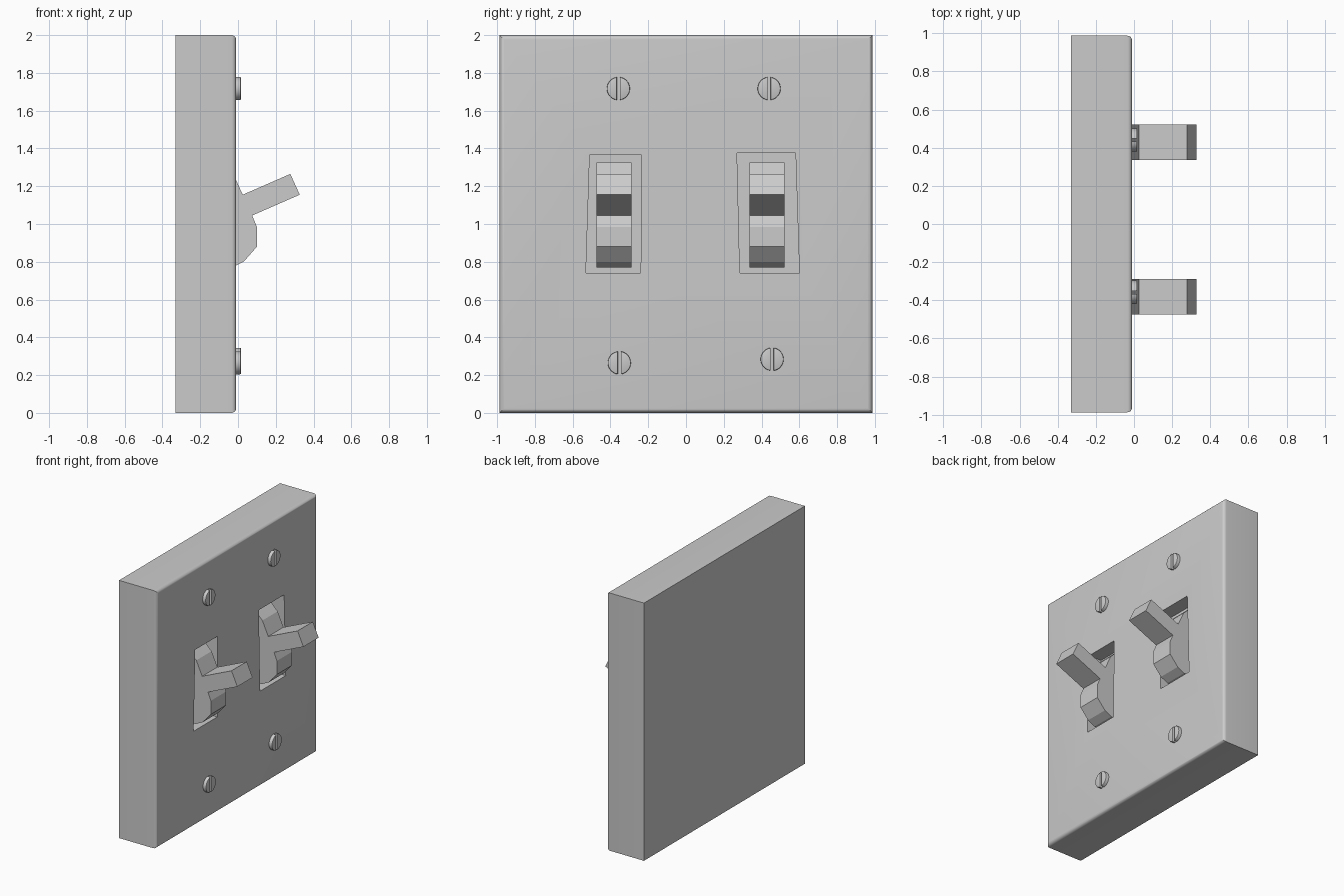
import bpy, bmesh, math
from mathutils import Vector

if "Cube" in bpy.data.objects:
    bpy.data.objects.remove(bpy.data.objects["Cube"])

FACE_X = -0.01      # front surface of the plate
BACK_X = -0.33


def prism(name, points, direction):
    """Extrude a closed planar outline along a direction."""
    bm = bmesh.new()
    face = bm.faces.new([bm.verts.new(p) for p in points])
    res = bmesh.ops.extrude_face_region(bm, geom=[face])
    verts = [e for e in res["geom"] if isinstance(e, bmesh.types.BMVert)]
    bmesh.ops.translate(bm, verts=verts, vec=Vector(direction))
    bmesh.ops.recalc_face_normals(bm, faces=bm.faces[:])
    mesh = bpy.data.meshes.new(name)
    bm.to_mesh(mesh)
    bm.free()
    obj = bpy.data.objects.new(name, mesh)
    bpy.context.collection.objects.link(obj)
    return obj


def bevel_front(obj, x, width, segments):
    """Round the edges that border the face lying at the given x."""
    bm = bmesh.new()
    bm.from_mesh(obj.data)
    edges = [e for e in bm.edges if all(abs(v.co.x - x) < 1e-4 for v in e.verts)]
    bmesh.ops.bevel(bm, geom=edges, offset=width, segments=segments,
                    profile=0.5, affect='EDGES')
    bm.to_mesh(obj.data)
    bm.free()


def activate(obj):
    bpy.ops.object.select_all(action='DESELECT')
    obj.select_set(True)
    bpy.context.view_layer.objects.active = obj


# Wall plate with a rounded front rim
plate = prism("wall_plate",
              [(BACK_X, y, z) for y, z in
               ((-0.987, 0), (0.987, 0), (0.987, 2), (-0.987, 2))],
              (FACE_X - BACK_X, 0, 0))
bevel_front(plate, FACE_X, 0.025, 5)

# Slightly skewed recesses around the toggles
recesses = [
    ((-0.53, 0.74), (-0.24, 0.74), (-0.235, 1.365), (-0.51, 1.365)),
    ((0.285, 0.74), (0.60, 0.74), (0.58, 1.375), (0.27, 1.375)),
]
for outline in recesses:
    cutter = prism("recess_cutter", [(-0.12, y, z) for y, z in outline], (0.2, 0, 0))
    cutter.hide_render = True
    mod = plate.modifiers.new("recess", 'BOOLEAN')
    mod.object = cutter
    mod.operation = 'DIFFERENCE'
    mod.solver = 'EXACT'
    activate(plate)
    bpy.ops.object.modifier_apply(modifier=mod.name)
    bpy.data.objects.remove(cutter)
activate(plate)
bpy.ops.object.shade_smooth_by_angle(angle=math.radians(35))

# Toggles: faceted rocker body with a lever, as one side profile (x, z)
toggle_profile = [
    (-0.13, 0.77), (-0.03, 0.77), (0.03, 0.80), (0.10, 0.88), (0.10, 0.985),
    (0.075, 1.045), (0.327, 1.155), (0.277, 1.265), (0.025, 1.155),
    (-0.025, 1.265), (-0.085, 1.325), (-0.13, 1.325),
]
for side, y in (("left", -0.475), ("right", 0.335)):
    prism(f"toggle_{side}", [(x, y, z) for x, z in toggle_profile], (0, 0.187, 0))

# Screw heads: two D-shaped halves separated by the slot
RADIUS, SLOT = 0.061, 0.008
limit = math.acos(SLOT / RADIUS)
for i, (y, z) in enumerate(((-0.358, 1.717), (0.44, 1.717),
                            (-0.353, 0.265), (0.456, 0.284))):
    for half, sign in (("a", -1), ("b", 1)):
        arc = [-limit + 2 * limit * k / 16 for k in range(17)]
        outline = [(FACE_X - 0.01, y + sign * RADIUS * math.cos(a),
                    z + RADIUS * math.sin(a)) for a in arc]
        screw = prism(f"screw_{i + 1}{half}", outline, (0.026 + 0.01, 0, 0))
        bevel_front(screw, FACE_X + 0.026, 0.005, 2)
        activate(screw)
        bpy.ops.object.shade_smooth_by_angle(angle=math.radians(35))
